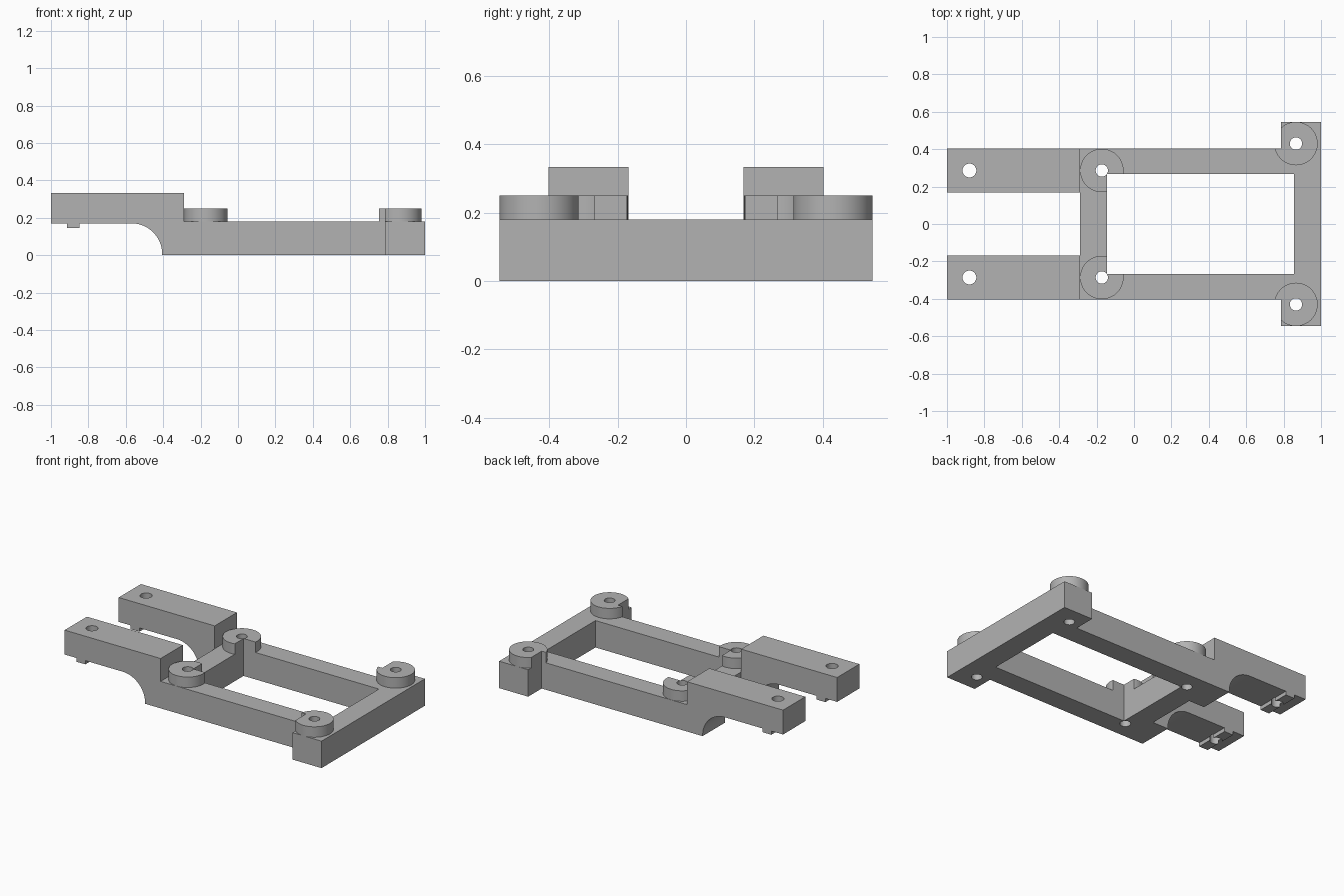
import bpy
import bmesh
from math import sin, cos, pi, radians

cube = bpy.data.objects.get("Cube")
if cube:
    bpy.data.objects.remove(cube, do_unlink=True)

grey = bpy.data.materials.new("plain grey")
grey.use_nodes = True
grey.diffuse_color = (0.45, 0.45, 0.45, 1)
grey.node_tree.nodes["Principled BSDF"].inputs["Base Color"].default_value = grey.diffuse_color


def finish(name, bm):
    bmesh.ops.recalc_face_normals(bm, faces=bm.faces)
    mesh = bpy.data.meshes.new(name)
    bm.to_mesh(mesh)
    bm.free()
    mesh.materials.append(grey)
    obj = bpy.data.objects.new(name, mesh)
    bpy.context.collection.objects.link(obj)
    return obj


def prism(name, points, offset):
    """Extrude a closed outline of 3D points along an offset."""
    bm = bmesh.new()
    face = bm.faces.new([bm.verts.new(p) for p in points])
    new = bmesh.ops.extrude_face_region(bm, geom=[face])["geom"]
    bmesh.ops.translate(bm, vec=offset,
                        verts=[v for v in new if isinstance(v, bmesh.types.BMVert)])
    return finish(name, bm)


def box(name, x0, x1, y0, y1, z0, z1):
    return prism(name, [(x0, y0, z0), (x1, y0, z0), (x1, y1, z0), (x0, y1, z0)],
                 (0, 0, z1 - z0))


def cylinder(name, x, y, radius, z0, z1, sides=64):
    ring = [(x + radius * cos(2 * pi * i / sides),
             y + radius * sin(2 * pi * i / sides), z0) for i in range(sides)]
    return prism(name, ring, (0, 0, z1 - z0))


def combine(target, tool, operation):
    """Apply a boolean and remove the tool object."""
    mod = target.modifiers.new("boolean", 'BOOLEAN')
    mod.operation = operation
    mod.solver = 'EXACT'
    mod.object = tool
    bpy.context.view_layer.objects.active = target
    bpy.ops.object.modifier_apply(modifier=mod.name)
    bpy.data.objects.remove(tool, do_unlink=True)


ARM_IN, SIDE, TAB = 0.168, 0.403, 0.546
TOP, BOSS_TOP, ARM_TOP, ARM_LOW = 0.18, 0.25, 0.333, 0.17

# Base plate
bracket = box("mounting_bracket", -0.29, 1, -TAB, TAB, 0, TOP)

# Round bosses at the four screw positions
screws = [(-0.172, 0.286), (0.866, 0.43)]
for x, y in screws:
    for side in (-1, 1):
        combine(bracket, cylinder("boss", x, side * y, 0.116, 0.08, BOSS_TOP), 'UNION')

# Central opening and side cutaways, which also trim the bosses
combine(bracket, box("opening", -0.145, 0.856, -0.266, 0.266, -0.1, 0.5), 'DIFFERENCE')
for side in (-1, 1):
    y0, y1 = sorted((side * SIDE, side * 0.8))
    combine(bracket, box("cutaway", -0.5, 0.785, y0, y1, -0.1, 0.5), 'DIFFERENCE')

# Raised arms with a rounded underside and a small cross rib
arc = [(-0.57 + 0.165 * sin(a), 0.005 + 0.165 * cos(a))
       for a in (pi / 2 * i / 20 for i in range(21))]
profile = ([(-0.29, ARM_TOP), (-1, ARM_TOP), (-1, ARM_LOW), (-0.913, ARM_LOW),
            (-0.913, 0.145), (-0.847, 0.145), (-0.847, ARM_LOW)]
           + arc + [(-0.405, 0), (-0.29, 0)])
for side in (-1, 1):
    arm = prism("arm", [(x, side * ARM_IN, z) for x, z in profile],
                (0, side * (SIDE - ARM_IN), 0))
    combine(bracket, arm, 'UNION')

# Screw holes
for x, y, radius in [(*s, 0.033) for s in screws] + [(-0.88, 0.286, 0.037)]:
    for side in (-1, 1):
        combine(bracket, cylinder("drill", x, side * y, radius, -0.1, 0.5, 40), 'DIFFERENCE')

# Smooth the round walls, keep corners sharp
bpy.ops.object.select_all(action='DESELECT')
bracket.select_set(True)
bpy.context.view_layer.objects.active = bracket
bpy.ops.object.shade_smooth_by_angle(angle=radians(30))
